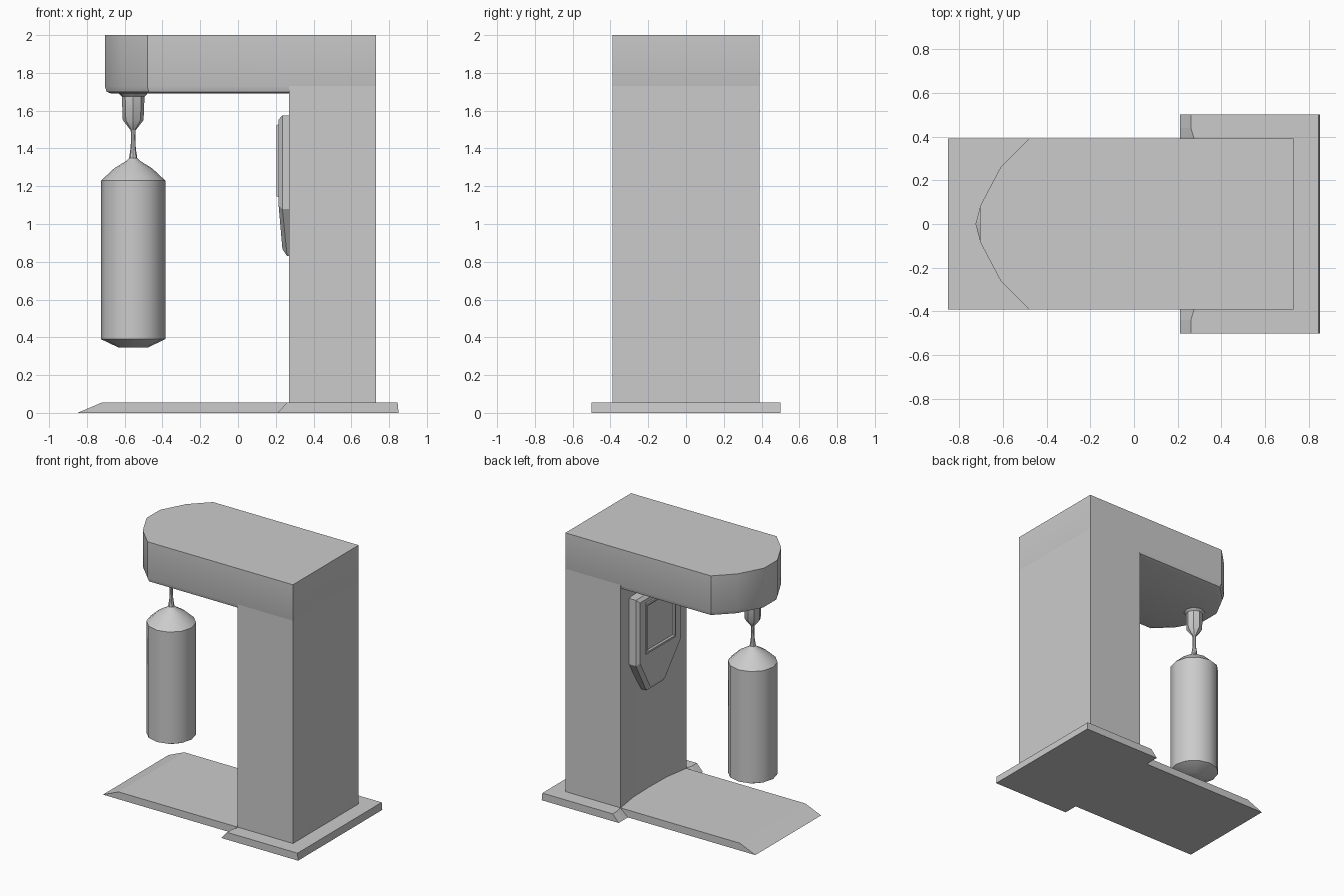
import bpy, bmesh
from math import sin, cos, pi, radians

if "Cube" in bpy.data.objects:
    bpy.data.objects.remove(bpy.data.objects["Cube"])


def loft(name, rings, smooth=None):
    """Skin a closed solid through rings holding equal point counts."""
    bm = bmesh.new()
    loops = [[bm.verts.new(p) for p in ring] for ring in rings]
    n = len(loops[0])
    for a, b in zip(loops, loops[1:]):
        for i in range(n):
            j = (i + 1) % n
            bm.faces.new((a[i], a[j], b[j], b[i]))
    bm.faces.new(loops[0][::-1])
    bm.faces.new(loops[-1])
    bmesh.ops.recalc_face_normals(bm, faces=bm.faces[:])
    me = bpy.data.meshes.new(name)
    bm.to_mesh(me)
    bm.free()
    ob = bpy.data.objects.new(name, me)
    bpy.context.collection.objects.link(ob)
    if smooth:
        bpy.ops.object.select_all(action='DESELECT')
        ob.select_set(True)
        bpy.context.view_layer.objects.active = ob
        bpy.ops.object.shade_smooth_by_angle(angle=radians(smooth))
    return ob


def mirrored(half):
    """Half outline (u, v > 0) closed by its mirror image across v = 0."""
    return half + [(u, -v) for u, v in reversed(half) if v > 0]


def plan(half, z):
    return [(x, y, z) for x, y in mirrored(half)]


def lathe(name, profile, cx, sides, smooth):
    rings = [[(cx + r * cos(2 * pi * i / sides), r * sin(2 * pi * i / sides), z)
              for i in range(sides)] for r, z in profile]
    return loft(name, rings, smooth)


# Floor base: sloped-front mat joined to the wider foot
bottom = [(-.85, .39), (.21, .39), (.21, .44), (.21, .50), (.85, .50)]
top = [(-.72, .39), (.275, .39), (.26, .44), (.26, .50), (.845, .50)]
loft("floor_base", [plan(bottom, 0), plan(top, .055)])

# Column with a shallow concave front
col = [(.305, 0), (.30, .20), (.275, .36), (.27, .39), (.73, .39)]
loft("column", [plan(col, .05), plan(col, 1.73)], 30)

# Overhead arm with rounded nose and softened lower edge
arm = [(-.705, .08), (-.61, .26), (-.48, .39), (.73, .39)]


def inset(d):
    kx, ky = 1 - d / .715, 1 - d / .39
    return [((x - .01) * kx + .01, y * ky) for x, y in arm]


loft("overhead_arm", [plan(inset(d), z) for d, z in
                      ((.035, 1.69), (.01, 1.70), (0, 1.73), (0, 2.0))], 30)

# Shield-shaped display housing on the column front
shield = [(1.575, .26), (1.08, .26), (.83, .10)]


def shield_ring(k, xs):
    pts = [(1.3 + (z - 1.3) * k, y * k) for z, y in shield]
    return [(x, y, z) for (z, y), x in zip(mirrored(pts), xs + xs[::-1])]


loft("display_housing", [shield_ring(1, [.31, .31, .31]),
                         shield_ring(1, [.235, .235, .26]),
                         shield_ring(.92, [.215, .215, .235])])


# Screen bezel with a recessed screen
def rect(d, x):
    return [(x, y, z) for z, y in mirrored([(1.53 - d, .18 - d), (1.14 + d, .18 - d)])]


loft("screen_bezel", [rect(0, .24), rect(.005, .205), rect(.02, .203), rect(.03, .212)])

# Hanger socket, swivel rod and punching bag
BX = -.555
lathe("hanger_socket", [(.085, 1.70), (.06, 1.675), (.055, 1.55), (.012, 1.495)], BX, 8, 35)
lathe("swivel_rod", [(.014, 1.51), (.011, 1.46), (.014, 1.40), (.024, 1.335)], BX, 8, 35)
lathe("punching_bag", [(.02, 1.35), (.035, 1.335), (.10, 1.295), (.17, 1.23),
                       (.17, .39), (.075, .345)], BX, 12, 32)
